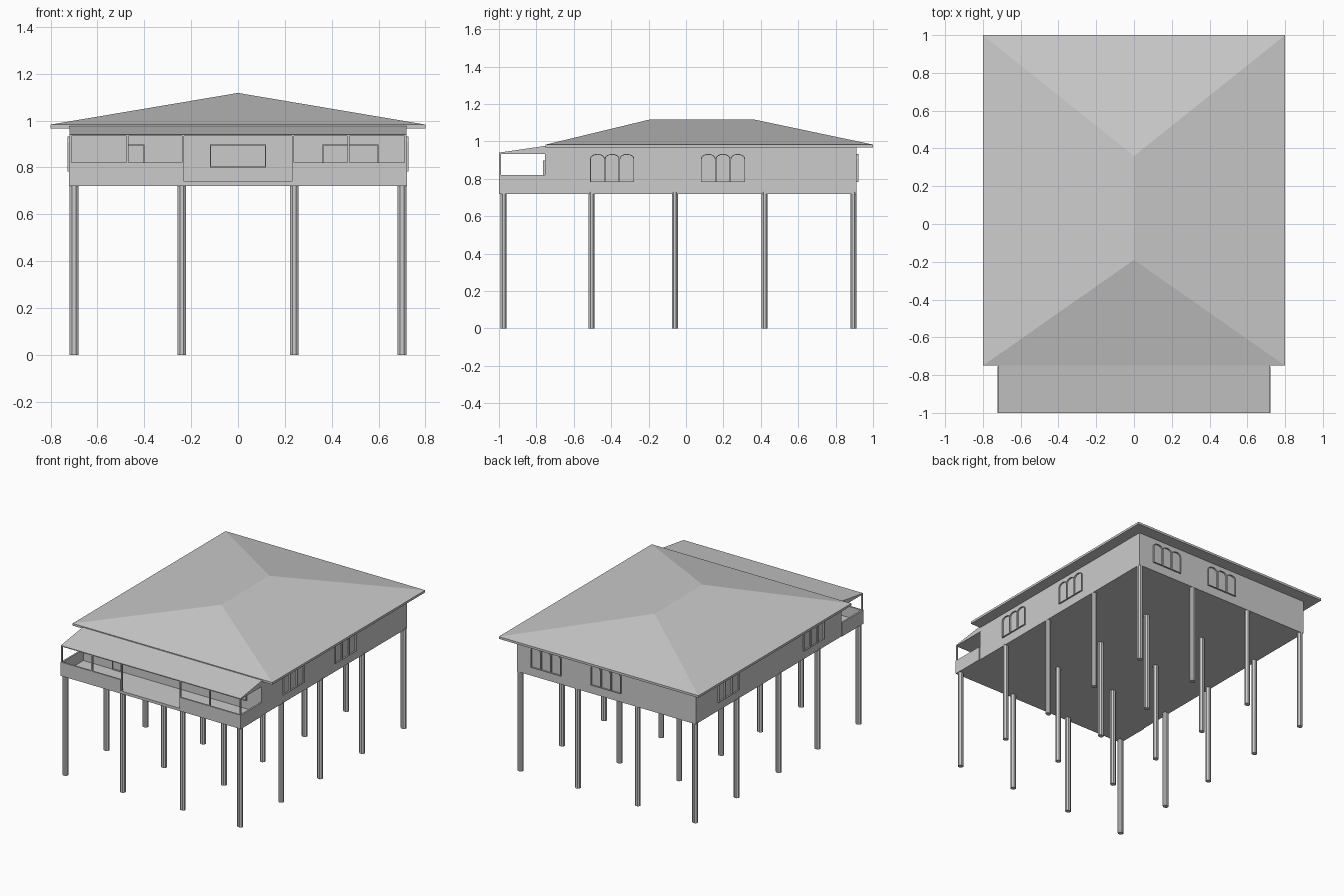
import bpy, bmesh, math

if "Cube" in bpy.data.objects:
    bpy.data.objects.remove(bpy.data.objects["Cube"])

mat = bpy.data.materials.new("plain grey")
mat.diffuse_color = (0.6, 0.6, 0.6, 1)
mat.use_nodes = True
mat.node_tree.nodes["Principled BSDF"].inputs["Base Color"].default_value = mat.diffuse_color


def make(name, verts, faces):
    me = bpy.data.meshes.new(name)
    me.from_pydata(verts, [], faces)
    bm = bmesh.new()
    bm.from_mesh(me)
    bmesh.ops.recalc_face_normals(bm, faces=bm.faces)
    bm.to_mesh(me)
    bm.free()
    me.materials.append(mat)
    ob = bpy.data.objects.new(name, me)
    bpy.context.collection.objects.link(ob)
    return ob


def prism(name, ring_a, ring_b):
    """Closed solid between two matching outlines."""
    n = len(ring_a)
    faces = [tuple(range(n)), tuple(range(n, 2 * n))]
    faces += [(i, (i + 1) % n, n + (i + 1) % n, n + i) for i in range(n)]
    return make(name, list(ring_a) + list(ring_b), faces)


def box(name, x0, x1, y0, y1, z0, z1):
    rect = [(x0, y0), (x1, y0), (x1, y1), (x0, y1)]
    return prism(name, [(x, y, z0) for x, y in rect], [(x, y, z1) for x, y in rect])


def frame(name, outline, place, depth=0.01, t=0.004):
    """Thin raised frame following an outline in wall coordinates (u, z)."""
    us, zs = [p[0] for p in outline], [p[1] for p in outline]
    cu, cz = (min(us) + max(us)) / 2, (min(zs) + max(zs)) / 2
    ku, kz = 1 - 2 * t / (max(us) - min(us)), 1 - 2 * t / (max(zs) - min(zs))
    inner = [(cu + (u - cu) * ku, cz + (z - cz) * kz) for u, z in outline]
    n = len(outline)
    verts = [place(u, z, d) for d in (-0.002, depth) for ring in (outline, inner) for u, z in ring]
    faces = []
    for i in range(n):
        j = (i + 1) % n
        for a, b in ((0, 1), (1, 3), (3, 2), (2, 0)):
            faces.append((a * n + i, a * n + j, b * n + j, b * n + i))
    return make(name, verts, faces)


def arched_window(name, u0, u1, place):
    w = (u1 - u0) / 3
    for k in range(3):
        a = u0 + k * w
        arc = [(a + w / 2 + w / 2 * math.cos(math.pi * i / 8),
                0.908 + 0.025 * math.sin(math.pi * i / 8)) for i in range(9)]
        frame(f"{name}_pane_{k + 1}", [(a, 0.782), (a + w, 0.782)] + arc, place)


WX, WB, WF, FY = 0.717, 0.912, -0.755, -1.0   # wall and porch limits

# stilts
for i, x in enumerate((-0.7, -0.24, 0.24, 0.7)):
    for j, y in enumerate((-0.975, -0.505, -0.06, 0.42, 0.895)):
        ring = [(x + 0.0205 * math.cos(math.pi / 4 * (k + 0.5)),
                 y + 0.0175 * math.sin(math.pi / 4 * (k + 0.5))) for k in range(8)]
        prism(f"stilt_{i + 1}_{j + 1}", [(a, b, 0) for a, b in ring], [(a, b, 0.73) for a, b in ring])

# house body and porch deck
box("house_walls", -WX, WX, WF, WB, 0.72, 0.97)
box("porch_deck", -WX, WX, FY, WF, 0.72, 0.74)

# hipped roof on a thin eave slab
box("eave_slab", -0.8, 0.8, -0.75, 1.0, 0.967, 0.983)
make("hipped_roof",
     [(-0.8, -0.75, 0.983), (0.8, -0.75, 0.983), (0.8, 1, 0.983), (-0.8, 1, 0.983),
      (0, -0.19, 1.118), (0, 0.36, 1.118)],
     [(0, 1, 4), (1, 2, 5, 4), (2, 3, 5), (3, 0, 4, 5), (3, 2, 1, 0)])

# sloping porch roof
side = [(FY, 0.934), (-0.74, 0.934), (-0.74, 0.978), (FY, 0.94)]
prism("porch_roof", [(-0.72, y, z) for y, z in side], [(0.72, y, z) for y, z in side])

# porch parapets and posts, mirrored
for s, label in ((-1, "left"), (1, "right")):
    xs = sorted((s * 0.24, s * 0.722))
    box(f"front_parapet_{label}", *xs, FY, FY + 0.012, 0.738, 0.82)
    xs = sorted((s * 0.71, s * 0.722))
    box(f"side_parapet_{label}", *xs, FY, WF, 0.72, 0.82)
    for k, x in enumerate((0.235, 0.472, 0.715)):
        box(f"porch_post_{label}_{k + 1}", s * x - 0.005, s * x + 0.005, FY + 0.001, FY + 0.011, 0.73, 0.936)

# wall placements: (along wall, height, outwards)
def right(u, z, d): return (WX + d, u, z)
def left(u, z, d): return (-WX - d, u, z)
def back(u, z, d): return (u, WB + d, z)
def front(u, z, d): return (u, WF - d, z)


# arched windows
arched_window("right_window_front", -0.513, -0.277, right)
arched_window("right_window_back", 0.08, 0.316, right)
arched_window("left_window_front", -0.55, -0.314, left)
arched_window("left_window_back", 0.425, 0.661, left)
arched_window("back_window_middle", -0.12, 0.12, back)
arched_window("back_window_side", 0.36, 0.6, back)

# plain windows and door behind the porch
for name, u0, u1, z0 in (("front_window_middle", -0.12, 0.12, 0.8),
                         ("front_window_side", 0.36, 0.6, 0.8),
                         ("front_door", -0.475, -0.4, 0.742)):
    frame(name, [(u0, z0), (u1, z0), (u1, 0.898), (u0, 0.898)], front)
